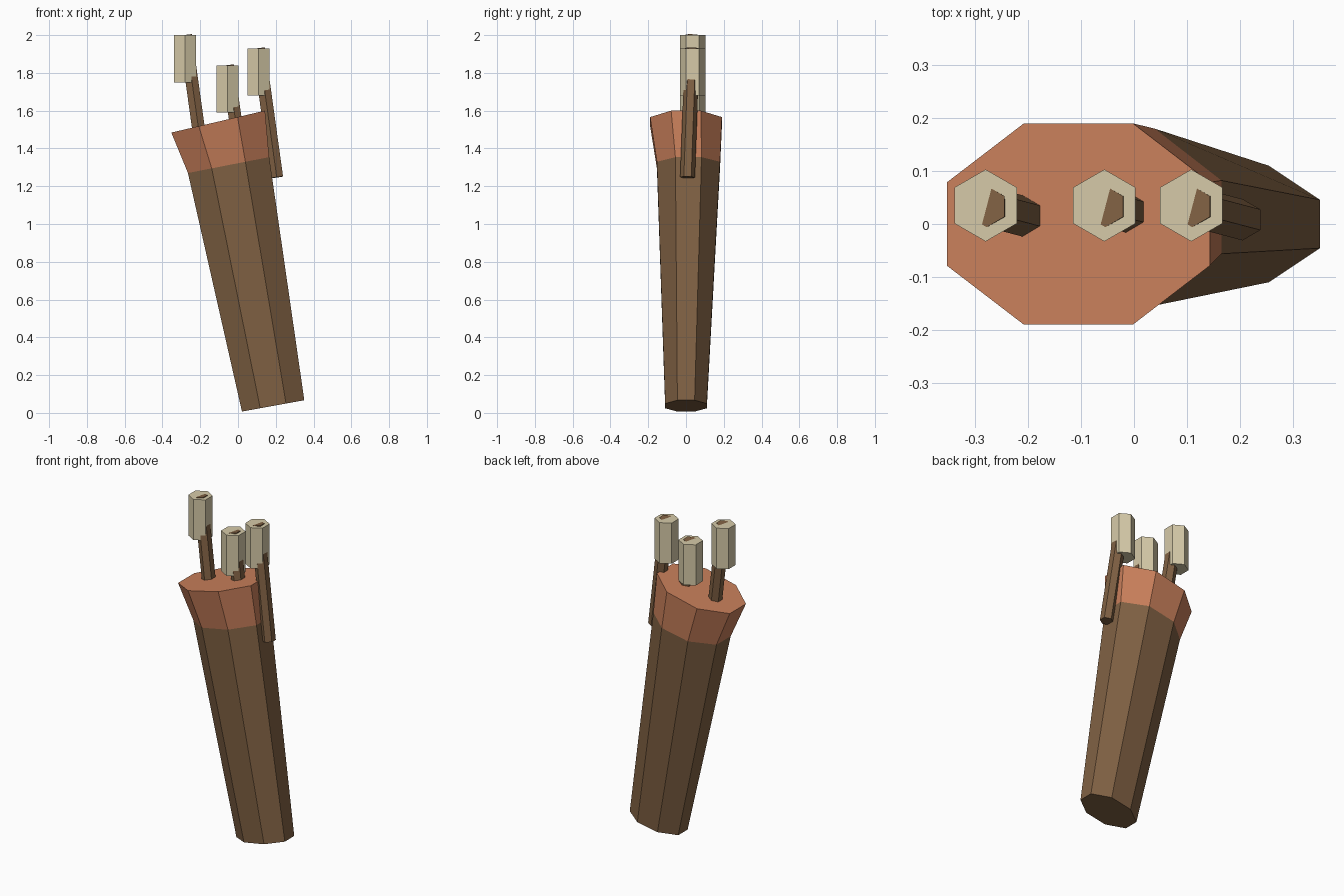
import bpy, bmesh, math
from mathutils import Vector

old = bpy.data.objects.get("Cube")
if old:
    bpy.data.objects.remove(old, do_unlink=True)


def srgb(*c):
    return tuple((v / 255) ** 2.2 for v in c) + (1.0,)


def material(name, color):
    m = bpy.data.materials.new(name)
    m.use_nodes = True
    m.diffuse_color = color
    b = m.node_tree.nodes["Principled BSDF"]
    b.inputs["Base Color"].default_value = color
    b.inputs["Roughness"].default_value = 0.9
    return m


brown = material("dark_brown", srgb(127, 97, 69))
tan = material("orange_leather", srgb(199, 126, 91))
cream = material("cream", srgb(213, 201, 167))


def finish(name, bm, mats):
    bmesh.ops.recalc_face_normals(bm, faces=bm.faces)
    me = bpy.data.meshes.new(name)
    bm.to_mesh(me)
    bm.free()
    for m in mats:
        me.materials.append(m)
    ob = bpy.data.objects.new(name, me)
    bpy.context.collection.objects.link(ob)
    return ob


# Quiver: tilted octagonal rings (centre, half extents in x, y and z rise)
rings = [
    ((0.186, 0, 0.037), 0.165, 0.11, 0.03),
    ((-0.05, 0.013, 1.312), 0.215, 0.167, 0.042),
    ((-0.105, 0, 1.542), 0.248, 0.19, 0.058),
]
SIDES = 8
bm = bmesh.new()
loops = []
for (cx, cy, cz), hx, hy, hz in rings:
    loop = []
    for i in range(SIDES):
        a = (i + 0.5) * math.tau / SIDES
        u = math.cos(a) / math.cos(math.pi / SIDES)
        v = math.sin(a) / math.cos(math.pi / SIDES)
        loop.append(bm.verts.new((cx + hx * u, cy + hy * v, cz + hz * u)))
    loops.append(loop)
for level, (lo, hi) in enumerate(zip(loops, loops[1:])):
    for i in range(SIDES):
        j = (i + 1) % SIDES
        bm.faces.new((lo[i], lo[j], hi[j], hi[i])).material_index = level
bm.faces.new(loops[0])
bm.faces.new(loops[-1]).material_index = 1
finish("quiver", bm, [brown, tan])


# Six-sided bar between two points, with corners facing front and back
def hex_bar(name, bottom, top, radius, mat):
    bottom, top = Vector(bottom), Vector(top)
    axis = top - bottom
    turn = Vector((0, 0, 1)).rotation_difference(axis)
    bm = bmesh.new()
    ends = []
    for z in (0, axis.length):
        ends.append([])
        for i in range(6):
            a = (i + 0.5) * math.tau / 6
            p = Vector((radius * math.cos(a), radius * math.sin(a), z))
            ends[-1].append(bm.verts.new(bottom + turn @ p))
    for i in range(6):
        j = (i + 1) % 6
        bm.faces.new((ends[0][i], ends[0][j], ends[1][j], ends[1][i]))
    for end in ends:
        bm.faces.new(end)
    return finish(name, bm, [mat])


# Arrows: leaning shafts with upright fletching blocks
for side, x, z in (("right", -0.28, 2.0), ("middle", -0.056, 1.84), ("left", 0.108, 1.93)):
    hex_bar(side + "_arrow_shaft", (x + 0.097, 0.008, z - 0.683),
            (x + 0.002, 0.033, z), 0.039, brown)
    hex_bar(side + "_arrow_fletching", (x, 0.035, z - 0.25),
            (x, 0.035, z), 0.068, cream)
